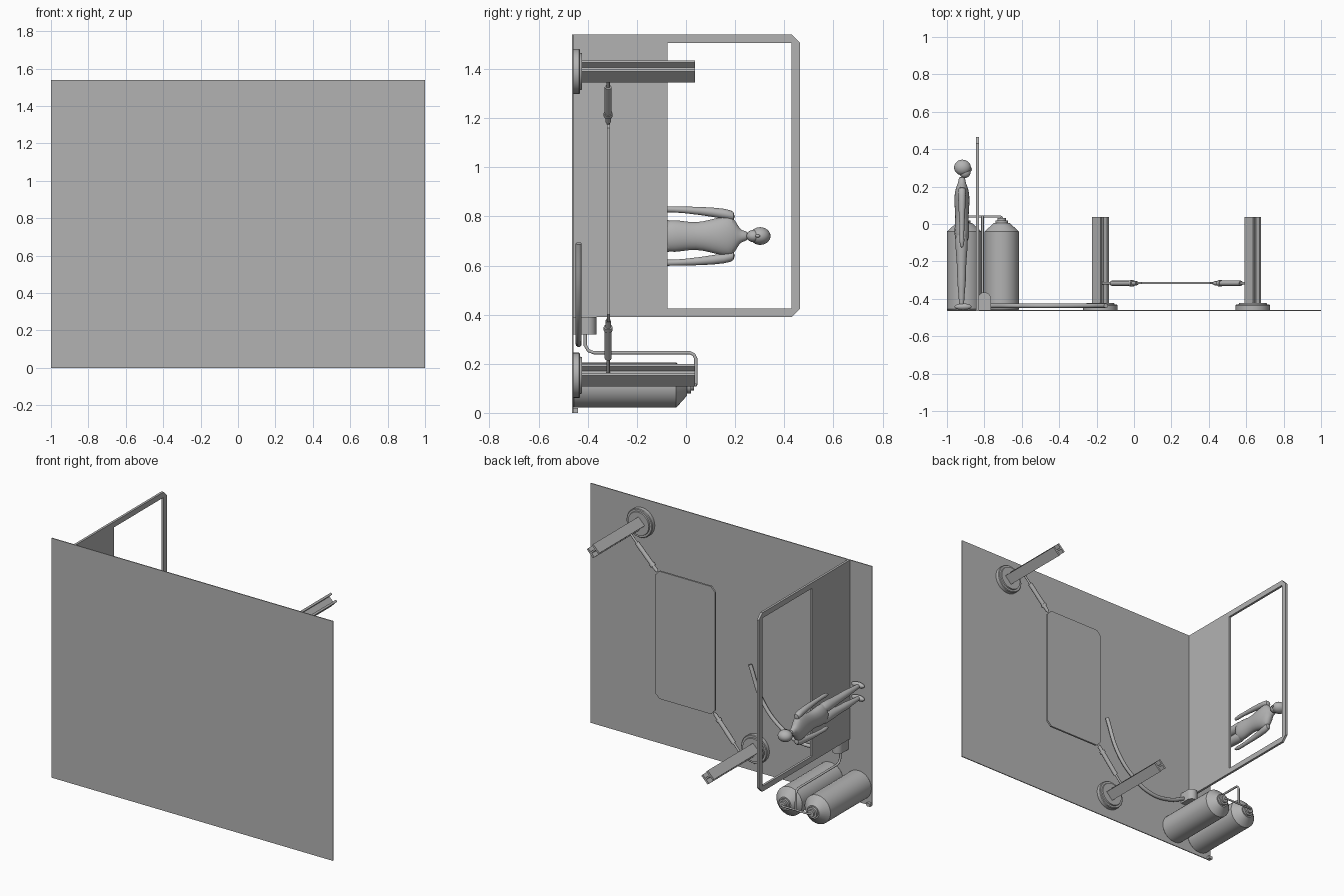
import bpy, bmesh, math
from mathutils import Vector

if "Cube" in bpy.data.objects:
    bpy.data.objects.remove(bpy.data.objects["Cube"], do_unlink=True)

grey = bpy.data.materials.new("plain grey")
grey.use_nodes = True
grey.diffuse_color = (0.45, 0.45, 0.45, 1)
for node in grey.node_tree.nodes:
    if node.type == 'BSDF_PRINCIPLED':
        node.inputs["Base Color"].default_value = (0.45, 0.45, 0.45, 1)


def finish(name, bm, smooth=False):
    bmesh.ops.recalc_face_normals(bm, faces=bm.faces[:])
    me = bpy.data.meshes.new(name)
    bm.to_mesh(me)
    bm.free()
    me.materials.append(grey)
    if smooth:
        me.shade_smooth()
        me.set_sharp_from_angle(angle=math.radians(35))
    ob = bpy.data.objects.new(name, me)
    bpy.context.collection.objects.link(ob)
    return ob


def box(name, lo, hi):
    bm = bmesh.new()
    bmesh.ops.create_cube(bm, size=1)
    for v in bm.verts:
        v.co = [(a + b) / 2 + c * (b - a) for a, b, c in zip(lo, hi, v.co)]
    return finish(name, bm)


def extrude(name, points, depth, smooth=False):
    """Solid from a closed outline of 3D points pushed along a vector."""
    bm = bmesh.new()
    face = bm.faces.new([bm.verts.new(p) for p in points])
    out = bmesh.ops.extrude_face_region(bm, geom=[face])
    bmesh.ops.translate(bm, vec=Vector(depth),
                        verts=[g for g in out["geom"] if isinstance(g, bmesh.types.BMVert)])
    return finish(name, bm, smooth)


def loft(name, rings, sides=32, subdivide=0):
    """Skin of elliptical rings (x, y, z, rx, rz) stacked along y."""
    bm = bmesh.new()
    loops = []
    for x, y, z, rx, rz in rings:
        loops.append([bm.verts.new((x + rx * math.cos(t), y, z + rz * math.sin(t)))
                      for t in (2 * math.pi * i / sides for i in range(sides))])
    for a, b in zip(loops, loops[1:]):
        for i in range(sides):
            j = (i + 1) % sides
            bm.faces.new((a[i], a[j], b[j], b[i]))
    bm.faces.new(loops[0])
    bm.faces.new(loops[-1])
    ob = finish(name, bm, True)
    if subdivide:
        ob.modifiers.new("soft", 'SUBSURF').levels = subdivide
    return ob


def lathe(name, x, z, profile):
    return loft(name, [(x, y, z, r, r) for y, r in profile])


def tube(name, points, radius, curved=False):
    cu = bpy.data.curves.new(name, 'CURVE')
    cu.dimensions = '3D'
    cu.bevel_depth = radius
    cu.bevel_resolution = 3
    cu.use_fill_caps = True
    sp = cu.splines.new('BEZIER' if curved else 'POLY')
    if curved:
        sp.bezier_points.add(len(points) - 1)
        for bp, p in zip(sp.bezier_points, points):
            bp.co = p
            bp.handle_left_type = bp.handle_right_type = 'AUTO'
    else:
        sp.points.add(len(points) - 1)
        for sp_point, p in zip(sp.points, points):
            sp_point.co = (*p, 1)
    cu.materials.append(grey)
    ob = bpy.data.objects.new(name, cu)
    bpy.context.collection.objects.link(ob)
    return ob


def ball(name, centre, radii):
    bm = bmesh.new()
    bmesh.ops.create_uvsphere(bm, u_segments=24, v_segments=16, radius=1)
    for v in bm.verts:
        v.co = [c + r * k for c, r, k in zip(centre, radii, v.co)]
    return finish(name, bm, True)


# Large base sheet and its small corner block
box("base_sheet", (-1, -0.465, 0), (1, -0.459, 1.54))
box("corner_block", (-1, -0.46, 0), (-0.975, -0.44, 0.02))

# Upright partition: solid strip plus a frame with clipped corners
X0, X1, C = -0.845, -0.83, 0.035
box("partition_panel", (X0, -0.462, 0.39), (X1, -0.075, 1.54))
outline = [(-0.075, 1.54), (0.43, 1.54), (0.465, 1.505), (0.465, 0.425), (0.43, 0.39), (-0.075, 0.39),
           (-0.075, 0.425), (0.43, 0.425), (0.43, 1.505), (-0.075, 1.505)]
extrude("partition_frame", [(X0, y, z) for y, z in outline], (X1 - X0, 0, 0))

# Stretched sheet with clipped corners between the two posts
l, r, b, t, k = 0.01, 0.436, 0.37, 1.19, 0.03
sheet = [(l + k, b), (r - k, b), (r, b + k), (r, t - k), (r - k, t), (l + k, t), (l, t - k), (l, b + k)]
extrude("stretched_sheet", [(x, -0.321, z) for x, z in sheet], (0, 0.012, 0))

# Posts: H section turned by 45 degrees, round foot and tensioner
H, T, W = 0.032, 0.013, 0.005
section = [(-H, -H), (-H + T, -H), (-H + T, -W), (H - T, -W), (H - T, -H), (H, -H),
           (H, H), (H - T, H), (H - T, W), (-H + T, W), (-H + T, H), (-H, H)]
s = math.sqrt(0.5)
for side, px, pz, cx, cz in (("lower", -0.18, 0.153, l + 0.012, b + 0.012),
                             ("upper", 0.635, 1.39, r - 0.012, t - 0.012)):
    extrude(side + "_post", [(px + s * (u + v), -0.455, pz + s * (v - u)) for u, v in section],
            (0, 0.492, 0))
    lathe(side + "_post_foot", px, pz,
          [(-0.46, 0.092), (-0.435, 0.092), (-0.431, 0.088), (-0.431, 0.076), (-0.423, 0.074)])
    start, end = Vector((px, -0.317, pz)), Vector((cx, -0.317, cz))
    for part, a, c, rad in (("rod", 0, 1, 0.007), ("body", 0.3, 0.83, 0.014),
                            ("collar", 0.8, 0.86, 0.018), ("tip", 0.86, 0.97, 0.011)):
        tube(f"{side}_tensioner_{part}", [start.lerp(end, a), start.lerp(end, c)], rad)

# Two tanks with conical shoulders, valves and a shared manifold
TZ = 0.113
for side, x in (("inner", -0.707), ("outer", -0.908)):
    lathe(side + "_tank", x, TZ, [(-0.46, 0.088), (-0.455, 0.092), (-0.04, 0.092), (0.005, 0.042)])
    lathe(side + "_tank_valve", x, TZ, [(0, 0.034), (0.02, 0.034), (0.02, 0.022), (0.032, 0.022)])
tube("manifold_pipe", [(-0.908, 0.02, TZ), (-0.908, 0.036, TZ), (-0.9, 0.04, TZ),
                       (-0.715, 0.04, TZ), (-0.707, 0.036, TZ), (-0.707, 0.02, TZ)], 0.006)
PX = -0.81
tube("supply_pipe", [(PX, 0.04, TZ), (PX, 0.04, 0.22), (PX, 0.032, 0.237), (PX, 0.015, 0.245),
                     (PX, -0.375, 0.245), (PX, -0.397, 0.253), (PX, -0.41, 0.275), (PX, -0.41, 0.33)], 0.007)

# Pump housing with a domed top, and the hose lying on the base
arc = [(-0.8 + 0.035 * math.cos(a), -0.4 + 0.035 * math.sin(a))
       for a in (math.pi * i / 12 for i in range(13))]
extrude("pump_housing", [(-0.765, -0.46, 0.32)] + [(x, y, 0.32) for x, y in arc] + [(-0.835, -0.46, 0.32)],
        (0, 0, 0.07), True)
hose = [(-0.78, 0.35), (-0.65, 0.295), (-0.5, 0.285), (-0.36, 0.35), (-0.24, 0.475), (-0.15, 0.69)]
tube("hose", [(x, -0.437, z) for x, z in hose], 0.012, True)

# Standing figure, facing the partition
FX, FZ = -0.92, 0.72
torso = [(0.255, 0.018, 0.02), (0.225, 0.019, 0.022), (0.21, 0.026, 0.045), (0.19, 0.034, 0.085),
         (0.15, 0.042, 0.082), (0.1, 0.041, 0.068), (0.04, 0.035, 0.054), (-0.02, 0.04, 0.064),
         (-0.07, 0.041, 0.069), (-0.1, 0.03, 0.05)]
loft("figure_torso", [(FX, y, FZ, rx, rz) for y, rx, rz in torso], 16, 1)
ball("figure_head", (FX + 0.003, 0.302, FZ), (0.045, 0.042, 0.036))
ball("figure_jaw", (FX + 0.016, 0.276, FZ), (0.03, 0.03, 0.025))
ball("figure_nose", (FX + 0.047, 0.292, FZ), (0.008, 0.01, 0.006))
leg = [(-0.04, 0.034, 0.036), (-0.12, 0.034, 0.035), (-0.24, 0.037, 0.023), (-0.3, 0.038, 0.026),
       (-0.4, 0.039, 0.014), (-0.45, 0.04, 0.015)]
arm = [(0.2, 0.078, 0.02), (0.17, 0.09, 0.023), (0.05, 0.104, 0.017), (-0.06, 0.109, 0.011),
       (-0.09, 0.109, 0.015), (-0.13, 0.105, 0.008)]
for side, d in (("left", 1), ("right", -1)):
    loft(side + "_leg", [(FX - 0.002, y, FZ + d * z, rad, rad) for y, z, rad in leg], 12, 1)
    loft(side + "_arm", [(FX, y, FZ + d * z, rad, rad) for y, z, rad in arm], 12, 1)
    ball(side + "_foot", (FX + 0.006, -0.442, FZ + d * 0.042), (0.046, 0.017, 0.018))
